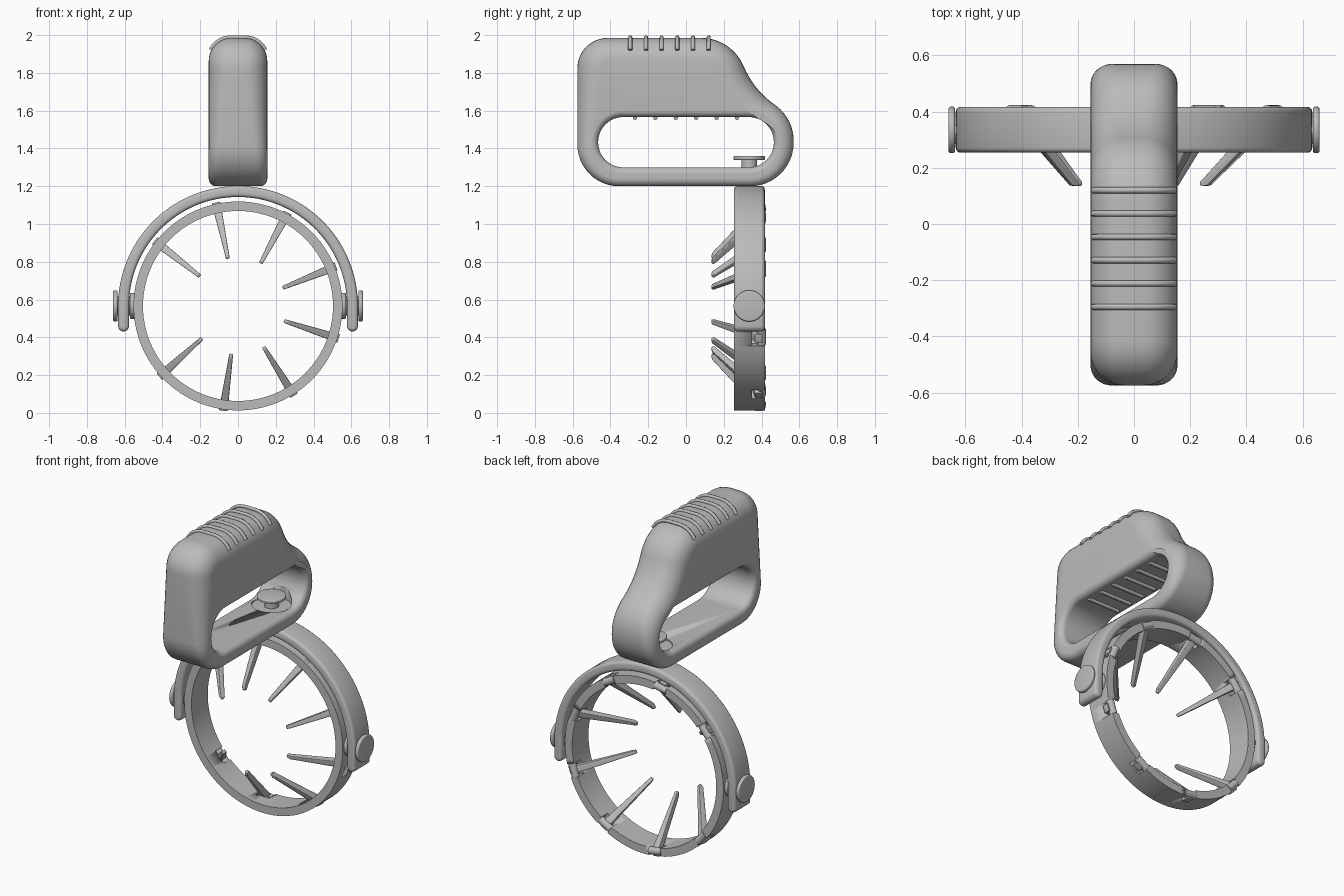
import bpy, bmesh
from math import sin, cos, pi, radians
from mathutils import Vector, Matrix

if "Cube" in bpy.data.objects:
    bpy.data.objects.remove(bpy.data.objects["Cube"])

grey = bpy.data.materials.new("plain_grey")
grey.use_nodes = True
GREY = (0.5, 0.5, 0.5, 1)
grey.diffuse_color = GREY
grey.node_tree.nodes["Principled BSDF"].inputs["Base Color"].default_value = GREY

HUB_Z, RING_Y = 0.566, 0.335      # centre of the ring
FRONT, BACK = 0.254, 0.417        # ring depth


def finish(name, bm, bevel=0, angle=35):
    """Turn a bmesh into a shaded object, optionally with rounded edges."""
    bmesh.ops.recalc_face_normals(bm, faces=bm.faces)
    mesh = bpy.data.meshes.new(name)
    bm.to_mesh(mesh)
    bm.free()
    ob = bpy.data.objects.new(name, mesh)
    bpy.context.collection.objects.link(ob)
    mesh.materials.append(grey)
    bpy.ops.object.select_all(action="DESELECT")
    ob.select_set(True)
    bpy.context.view_layer.objects.active = ob
    if bevel:
        mod = ob.modifiers.new("round", "BEVEL")
        mod.width, mod.segments = bevel, 4
        mod.limit_method, mod.angle_limit = "ANGLE", radians(40)
        bpy.ops.object.modifier_apply(modifier=mod.name)
    bpy.ops.object.shade_smooth_by_angle(angle=radians(angle))
    return ob


def cut(ob, cutter):
    mod = ob.modifiers.new("cut", "BOOLEAN")
    mod.operation, mod.solver, mod.object = "DIFFERENCE", "EXACT", cutter
    bpy.context.view_layer.objects.active = ob
    bpy.ops.object.modifier_apply(modifier=mod.name)
    bpy.data.objects.remove(cutter)


def loft(bm, rings, closed=False, caps=True):
    """Skin a series of equally long closed loops of points."""
    loops = [[bm.verts.new(p) for p in ring] for ring in rings]
    n = len(loops[0])
    pairs = list(zip(loops, loops[1:])) + ([(loops[-1], loops[0])] if closed else [])
    for a, b in pairs:
        for i in range(n):
            j = (i + 1) % n
            bm.faces.new((a[i], a[j], b[j], b[i]))
    if caps and not closed:
        bm.faces.new(loops[0])
        bm.faces.new(loops[-1])
    return loops


def tube(name, path, radius):
    curve = bpy.data.curves.new(name, "CURVE")
    curve.dimensions, curve.bevel_depth, curve.bevel_resolution = "3D", radius, 2
    curve.use_fill_caps = True
    spline = curve.splines.new("POLY")
    spline.points.add(len(path) - 1)
    for point, co in zip(spline.points, path):
        point.co = (*co, 1)
    curve.materials.append(grey)
    ob = bpy.data.objects.new(name, curve)
    bpy.context.collection.objects.link(ob)


def disc(name, centre, radius, depth, axis, bevel=0):
    bm = bmesh.new()
    turn = Vector(axis).to_track_quat("Z", "Y").to_matrix().to_4x4()
    bmesh.ops.create_cone(bm, cap_ends=True, segments=48, radius1=radius, radius2=radius,
                          depth=depth, matrix=Matrix.Translation(centre) @ turn)
    return finish(name, bm, bevel)


def rounded(corners, steps=12):
    """Polygon whose corners (y, z, tangent length) become arcs."""
    out = []
    for i, (y, z, d) in enumerate(corners):
        p = Vector((y, z))
        before = (Vector(corners[i - 1][:2]) - p).normalized()
        after = (Vector(corners[(i + 1) % len(corners)][:2]) - p).normalized()
        w = sin(before.angle(after) / 2)
        for k in range(steps + 1):
            t = k / steps
            a, b, c = (1 - t) ** 2, 2 * w * t * (1 - t), t * t
            out.append(((p + before * d) * a + p * b + (p + after * d) * c) / (a + b + c))
    return out


def edge_rings(outline, side, radius, inward):
    """Quarter-round rings from the rim of the outline onto the side face."""
    n = len(outline)
    normals = []
    for i in range(n):
        t = outline[(i + 1) % n] - outline[i - 1]
        normals.append(Vector((-t.y, t.x)).normalized() * inward)
    rings = []
    for k in range(9):
        a = k / 8 * pi / 2
        ring = []
        for p, m in zip(outline, normals):
            r = radius(p.y)
            q = p + m * r * (1 - cos(a))
            ring.append((side * (HALF - r + r * sin(a)), q.x, q.y))
        rings.append(ring)
    return rings


# Handle: a rounded grip with a slot for the hand
HALF, TOP = 0.155, 1.985
outer = rounded([(-0.575, 1.2, 0.22), (0.57, 1.2, 0.23), (0.57, 1.56, 0.12),
                 (0.36, 1.71, 0.13), (0.24, TOP, 0.16), (-0.575, TOP, 0.16)])
slot = rounded([(-0.465, 1.3, 0.132), (0.465, 1.3, 0.132),
                (0.465, 1.566, 0.132), (-0.465, 1.566, 0.132)])
bm = bmesh.new()
rims = []
for outline, radius, inward in ((outer, lambda z: 0.04 + 0.08 * min(1, (z - 1.2) / 0.5), 1),
                                (slot, lambda z: 0.034, -1)):
    right = edge_rings(outline, -1, radius, inward)
    left = edge_rings(outline, 1, radius, inward)
    loops = loft(bm, right[::-1] + left, caps=False)
    rims.append((loops[0], loops[-1]))
for side in (0, 1):
    edges = []
    for rim in (rims[0][side], rims[1][side]):
        for i, v in enumerate(rim):
            e = bm.edges.get((rim[i - 1], v))
            edges.append(e)
    bmesh.ops.triangle_fill(bm, use_beauty=True, edges=edges)
handle = finish("handle", bm)
cut(handle, disc("knob_pocket", (0, RING_Y, 1.355), 0.115, 0.13, (0, 0, 1)))

# Grip ribs over the top and under the slot roof
for i in range(6):
    y = -0.295 + i * 0.083
    arc = [radians(27 + 63 * k / 8) for k in range(9)]
    half = [(0.035 + 0.123 * cos(a), y, TOP - 0.12 + 0.123 * sin(a)) for a in arc]
    tube(f"top_rib_{i + 1}", half + [(-x, yy, z) for x, yy, z in half[::-1]], 0.011)
    y = -0.27 + i * 0.108
    tube(f"slot_rib_{i + 1}", [(-0.11, y, 1.562), (0.11, y, 1.562)], 0.012)

# Knob standing in the slot
disc("knob_stem", (0, RING_Y, 1.3), 0.042, 0.1, (0, 0, 1))
disc("knob_cap", (0, RING_Y, 1.35), 0.083, 0.022, (0, 0, 1), 0.006)

# Arched bracket with straight rounded ends
R_OUT, R_IN, DROP = 0.635, 0.577, 0.46
mid, tip = (R_OUT + R_IN) / 2, (R_OUT - R_IN) / 2
arc = [pi * k / 64 for k in range(65)]
end = [pi * k / 10 for k in range(11)]
shape = [(R_OUT * cos(a), HUB_Z + R_OUT * sin(a)) for a in arc]
shape += [(-mid - tip * cos(a), DROP - tip * sin(a)) for a in end]
shape += [(R_IN * cos(a), HUB_Z + R_IN * sin(a)) for a in arc[::-1]]
shape += [(mid - tip * cos(a), DROP - tip * sin(a)) for a in end]
bm = bmesh.new()
loft(bm, [[(x, y, z) for x, z in shape] for y in (FRONT, BACK)])
finish("bracket", bm, 0.018)

# Pivots on both sides
for name, s in (("left", 1), ("right", -1)):
    disc(f"{name}_pivot_cap", (s * 0.649, RING_Y, HUB_Z), 0.083, 0.024, (s, 0, 0), 0.009)
    disc(f"{name}_pivot_pin", (s * 0.6, RING_Y, HUB_Z), 0.05, 0.1, (s, 0, 0))
    disc(f"{name}_pivot_hub", (s * 0.556, RING_Y, HUB_Z), 0.07, 0.03, (s, 0, 0), 0.008)

# Ring, notched on the back where each prong is hinged
angles = [radians(142 - 40 * i) for i in range(8)]
bm = bmesh.new()
section = [(0.503, FRONT), (0.553, FRONT), (0.553, BACK), (0.503, BACK)]
turns = [2 * pi * k / 96 for k in range(96)]
loft(bm, [[(r * cos(a), y, HUB_Z + r * sin(a)) for r, y in section] for a in turns], closed=True)
ring = finish("ring", bm)
bm = bmesh.new()
for a in angles:
    place = Matrix.Translation((0, 0, HUB_Z)) @ Matrix.Rotation(-a, 4, "Y")
    bmesh.ops.create_cube(bm, matrix=place @ Matrix.Translation((0.528, 0.39, 0))
                          @ Matrix.Diagonal((0.12, 0.08, 0.085, 1)))
cut(ring, finish("notch_cutter", bm))

# Prongs slanting inwards and forwards, each on a hinge pin
prong = [(0.56, 0.405), (0.505, 0.4), (0.275, 0.168), (0.258, 0.153), (0.255, 0.14),
         (0.265, 0.134), (0.285, 0.138), (0.515, 0.352), (0.56, 0.365)]
for i, a in enumerate(angles):
    radial, side = Vector((cos(a), 0, sin(a))), Vector((-sin(a), 0, cos(a)))
    hub = Vector((0, 0, HUB_Z))
    bm = bmesh.new()
    loft(bm, [[hub + radial * r + Vector((0, y, 0)) + side * s * (0.01 + 0.045 * (r - 0.255))
               for r, y in prong] for s in (-1, 1)])
    finish(f"prong_{i + 1}", bm, 0.004)
    disc(f"hinge_pin_{i + 1}", hub + radial * 0.528 + Vector((0, 0.4, 0)), 0.023, 0.084, side)
